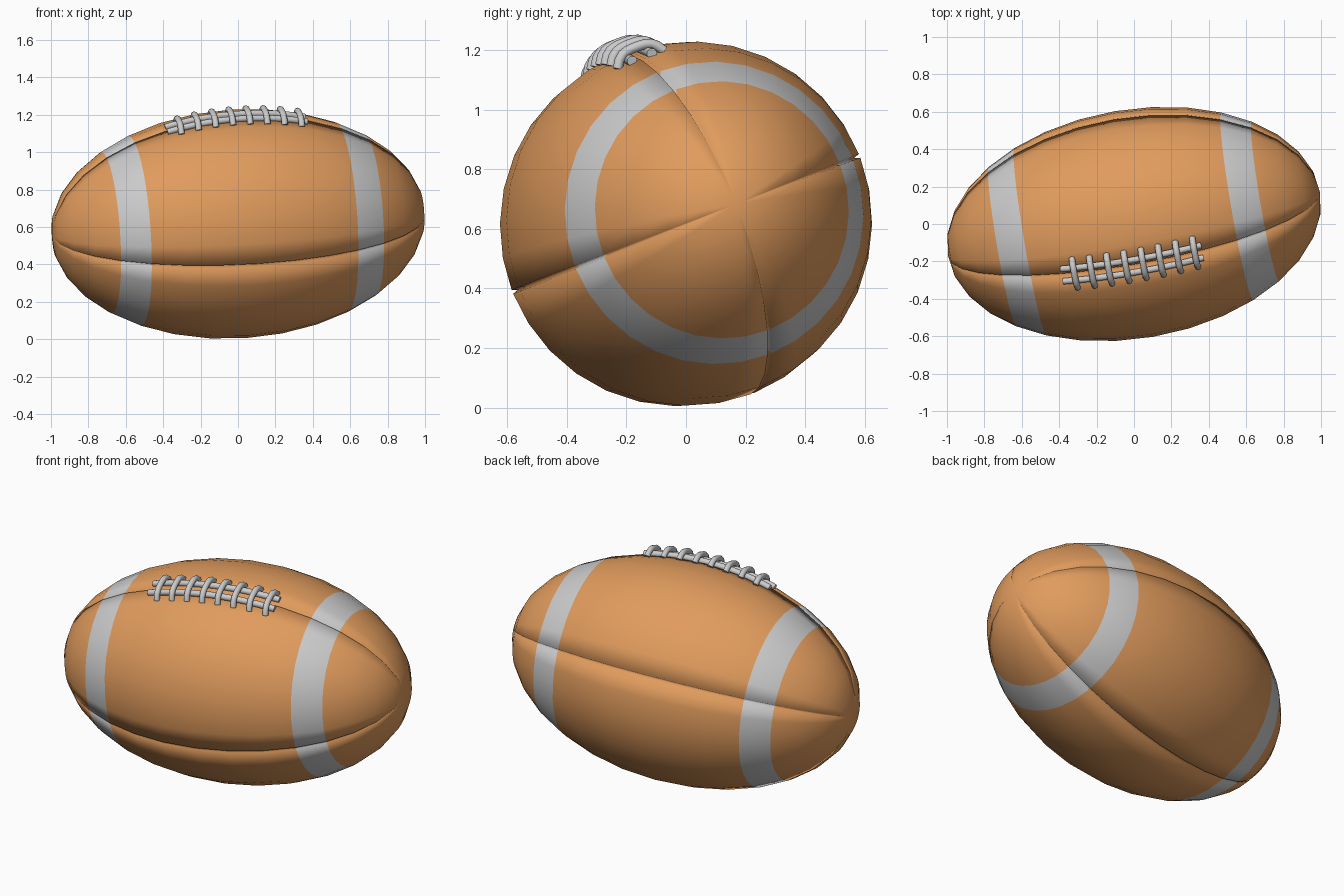
import bpy, bmesh
from math import sin, cos, pi, radians, sqrt
from mathutils import Matrix, Vector

if "Cube" in bpy.data.objects:
    bpy.data.objects.remove(bpy.data.objects["Cube"])

LENGTH, RADIUS = 1.011, 0.612
RINGS = 16
TILT = (Matrix.Translation((0, 0, 0.617)) @ Matrix.Rotation(radians(21.4), 4, 'X')
        @ Matrix.Rotation(radians(10.4), 4, 'Z'))


def material(name, color):
    m = bpy.data.materials.new(name)
    m.diffuse_color = color
    m.use_nodes = True
    m.node_tree.nodes["Principled BSDF"].inputs["Base Color"].default_value = m.diffuse_color
    return m


# Leather body: lathe around local X with four pinched seams and two stripes
angles = []
for q in range(4):
    base = q * pi / 2
    angles += [(base, 0.965), (base + radians(0.7), 1.0)]
    angles += [(base + k * pi / 16, 1.0) for k in range(1, 8)]
    angles += [(base + pi / 2 - radians(0.7), 1.0)]

bm = bmesh.new()
tips = [bm.verts.new((s * LENGTH, 0, 0)) for s in (1, -1)]
rings = []
for i in range(1, RINGS):
    phi = pi * i / RINGS
    r = RADIUS * sin(phi)
    rings.append([bm.verts.new((LENGTH * cos(phi), r * d * cos(a), r * d * sin(a)))
                  for a, d in angles])
n = len(angles)
for j in range(n):
    k = (j + 1) % n
    bm.faces.new((tips[0], rings[0][j], rings[0][k]))
    bm.faces.new((tips[1], rings[-1][k], rings[-1][j]))
    for i in range(RINGS - 2):
        f = bm.faces.new((rings[i][j], rings[i + 1][j], rings[i + 1][k], rings[i][k]))
        f.material_index = 1 if i in (3, 10) else 0
for f in bm.faces:
    f.smooth = True
bmesh.ops.recalc_face_normals(bm, faces=bm.faces)
mesh = bpy.data.meshes.new("ball_body")
bm.to_mesh(mesh)
bm.free()
mesh.materials.append(material("leather", (0.75, 0.33, 0.11, 1)))
mesh.materials.append(material("stripe_white", (0.83, 0.80, 0.82, 1)))
body = bpy.data.objects.new("ball_body", mesh)
body.matrix_world = TILT
bpy.context.collection.objects.link(body)


def on_surface(x, y, lift):
    """Point above the leather near the top seam, in ball space."""
    r = RADIUS * sqrt(1 - (x / LENGTH) ** 2)
    return Vector((x, y, sqrt(r * r - y * y) + lift))


def cord(name, points, radius):
    cu = bpy.data.curves.new(name, 'CURVE')
    cu.dimensions = '3D'
    cu.bevel_depth = radius
    cu.bevel_resolution = 2
    cu.use_fill_caps = True
    sp = cu.splines.new('POLY')
    sp.points.add(len(points) - 1)
    for p, co in zip(sp.points, points):
        p.co = (*co, 1)
    sp.use_smooth = True
    ob = bpy.data.objects.new(name, cu)
    ob.matrix_world = TILT
    bpy.context.collection.objects.link(ob)


# Two long laces beside the seam
for name, y in (("lace_front", -0.036), ("lace_back", 0.036)):
    cord(name, [on_surface(-0.39 + 0.76 * i / 16, y, 0.006) for i in range(17)], 0.018)

# Eight cross laces arching over them
for c in range(8):
    x = -0.322 + 0.0935 * c
    pts = []
    for i in range(11):
        u = -1 + i / 5
        pts.append(on_surface(x, 0.085 * u, 0.036 - 0.04 * u ** 4))
    cord(f"cross_lace_{c + 1}", pts, 0.017)
